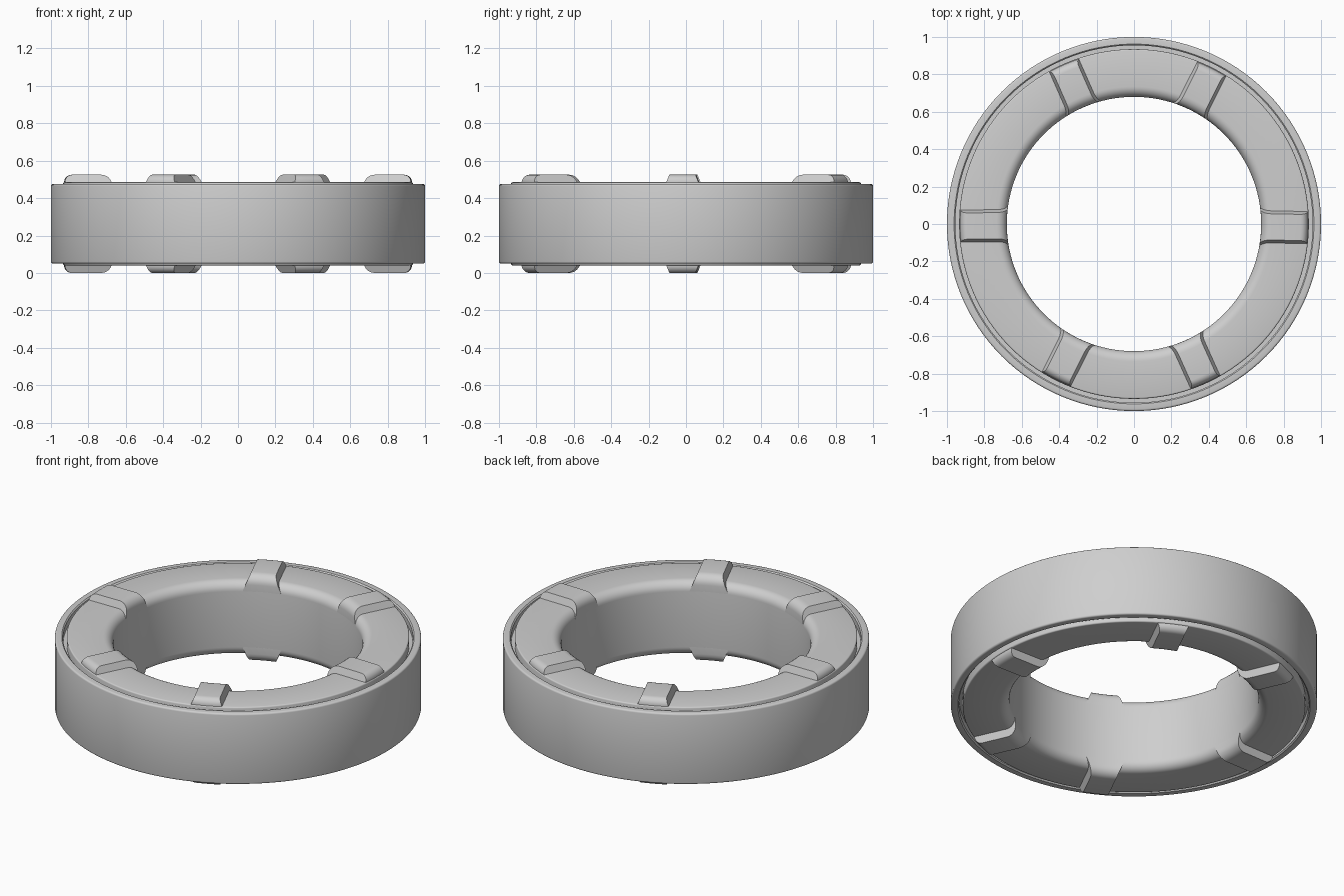
import bpy, bmesh
from math import sin, cos, pi, radians, sqrt

if "Cube" in bpy.data.objects:
    bpy.data.objects.remove(bpy.data.objects["Cube"], do_unlink=True)

HEIGHT = 0.525
MID = HEIGHT / 2
BORE = 0.68
SEGMENTS = 128

grey = bpy.data.materials.new("plain grey")
grey.use_nodes = True
grey.diffuse_color = (0.62, 0.62, 0.62, 1)
grey.node_tree.nodes["Principled BSDF"].inputs["Base Color"].default_value = grey.diffuse_color


def finish(bm, name):
    bmesh.ops.recalc_face_normals(bm, faces=bm.faces)
    mesh = bpy.data.meshes.new(name)
    bm.to_mesh(mesh)
    bm.free()
    mesh.materials.append(grey)
    obj = bpy.data.objects.new(name, mesh)
    bpy.context.collection.objects.link(obj)
    bpy.ops.object.select_all(action="DESELECT")
    obj.select_set(True)
    bpy.context.view_layer.objects.active = obj
    bpy.ops.object.shade_smooth_by_angle(angle=radians(35))
    return obj


def arc(r, z, radius, start, end, steps=6):
    """Rounded corner points in the radius/height plane."""
    turn = [radians(start + (end - start) * i / steps) for i in range(steps + 1)]
    return [(r + radius * cos(a), z + radius * sin(a)) for a in turn]


def bridge(bm, rows, close_rows):
    """Skin a grid whose columns are closed loops."""
    n = len(rows[0])
    for i in range(len(rows) if close_rows else len(rows) - 1):
        a, b = rows[i], rows[(i + 1) % len(rows)]
        for j in range(n):
            k = (j + 1) % n
            bm.faces.new((a[j], a[k], b[k], b[j]))


def ring(name, upper):
    """Lathe an upper half profile together with its mirror image."""
    loop = upper + [(r, HEIGHT - z) for r, z in reversed(upper)]
    bm = bmesh.new()
    rows = []
    for i in range(SEGMENTS):
        a = 2 * pi * i / SEGMENTS
        rows.append([bm.verts.new((r * cos(a), r * sin(a), z)) for r, z in loop])
    bridge(bm, rows, True)
    return finish(bm, name)


def lug(name, angle, side):
    """Raised block with sloping sides that follows the bore."""
    profile = [(BORE + 0.04, 0.42), (BORE, 0.43)]
    profile += arc(BORE + 0.055, 0.47, 0.055, 180, 90)
    profile += arc(0.89, 0.485, 0.04, 90, 0) + [(0.93, 0.42)]
    bm = bmesh.new()
    rows = []
    steps = 8
    for i in range(steps + 1):
        t = 2 * i / steps - 1
        row = []
        for r, z in profile:
            w = t * (0.07 + (HEIGHT - z) * 0.4)
            x = sqrt(r * r - w * w)
            row.append(bm.verts.new((x, w, MID + side * (z - MID))))
        rows.append(row)
    bridge(bm, rows, False)
    bm.faces.new(rows[0])
    bm.faces.new(rows[-1])
    obj = finish(bm, name)
    obj.rotation_euler.z = radians(angle)


# Outer band, with a shallow groove floor reaching the inner ring
ring("outer_band", [(0.92, 0.43), (0.955, 0.43), (0.955, 0.468), (0.962, 0.475)]
     + arc(0.99, 0.465, 0.01, 90, 0, 3))

# Inner ring with rounded bore edges
ring("inner_ring", arc(BORE + 0.055, 0.43, 0.055, 180, 90, 8)
     + arc(0.927, 0.477, 0.008, 90, 0, 3))

# Spacer lugs on both faces
for number, angle in enumerate((-1.2, 63.4, 113.8, 180.7, 243.4, 294.3), 1):
    lug(f"top_lug_{number}", angle, 1)
    lug(f"bottom_lug_{number}", angle, -1)
